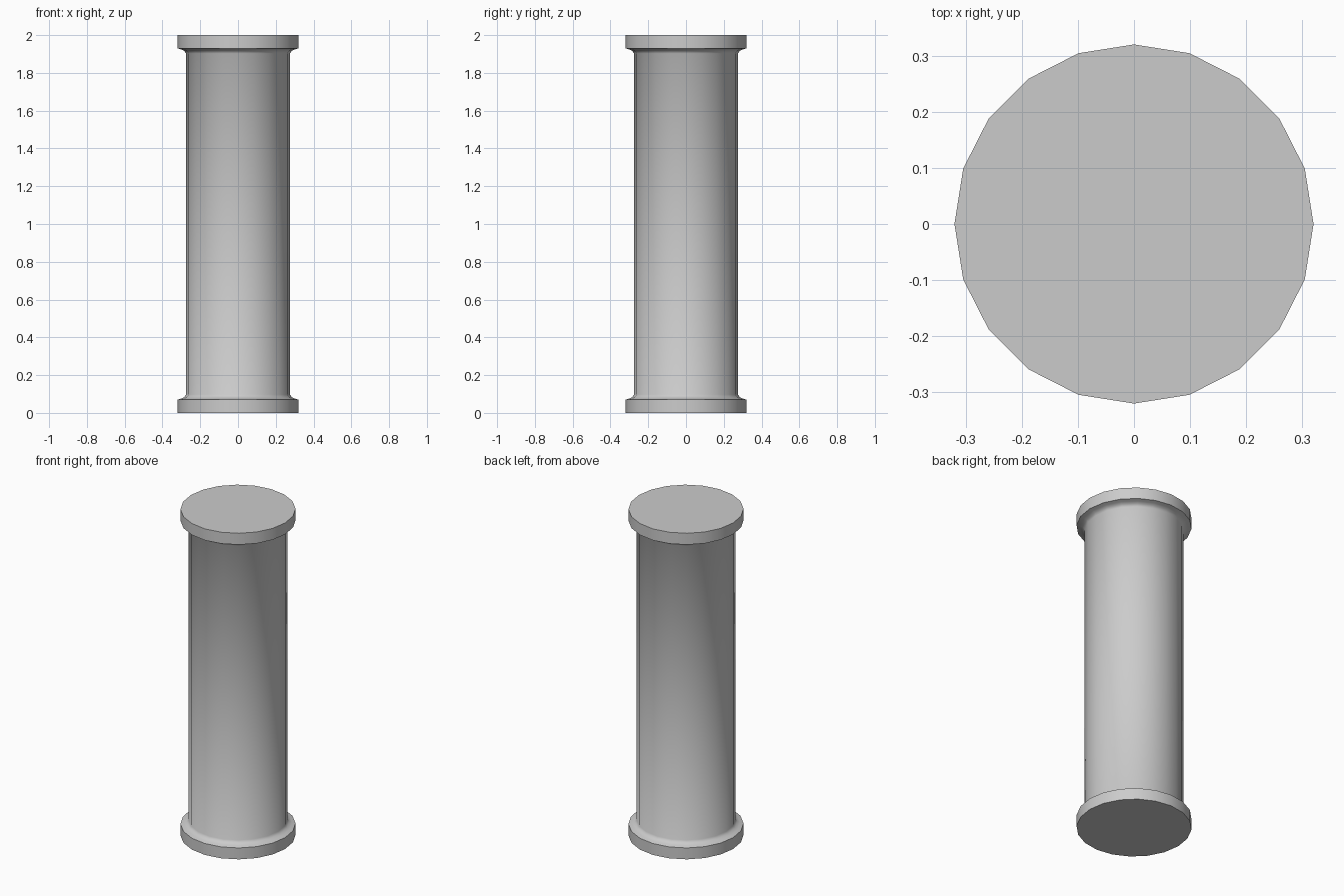
import bpy, bmesh, math

if "Cube" in bpy.data.objects:
    bpy.data.objects.remove(bpy.data.objects["Cube"])

SIDES = 20

# Lower half of the column profile: (radius, height)
foot = [(0.32, 0.0), (0.32, 0.07), (0.30, 0.076), (0.285, 0.083), (0.275, 0.097)]
# Mirror it upward to make the capital
profile = foot + [(r, 2.0 - z) for r, z in reversed(foot)]

bm = bmesh.new()
rings = []
for r, z in profile:
    rings.append([bm.verts.new((r * math.cos(2 * math.pi * i / SIDES),
                                r * math.sin(2 * math.pi * i / SIDES), z))
                  for i in range(SIDES)])

# Side walls
for low, high in zip(rings, rings[1:]):
    for i in range(SIDES):
        j = (i + 1) % SIDES
        bm.faces.new((low[i], low[j], high[j], high[i]))

# End caps
bm.faces.new(list(reversed(rings[0])))
bm.faces.new(rings[-1])

mesh = bpy.data.meshes.new("column")
bm.to_mesh(mesh)
bm.free()
column = bpy.data.objects.new("column", mesh)
bpy.context.collection.objects.link(column)

# Smooth round the shaft, crisp flange edges
bpy.context.view_layer.objects.active = column
column.select_set(True)
bpy.ops.object.shade_smooth_by_angle(angle=math.radians(50))
